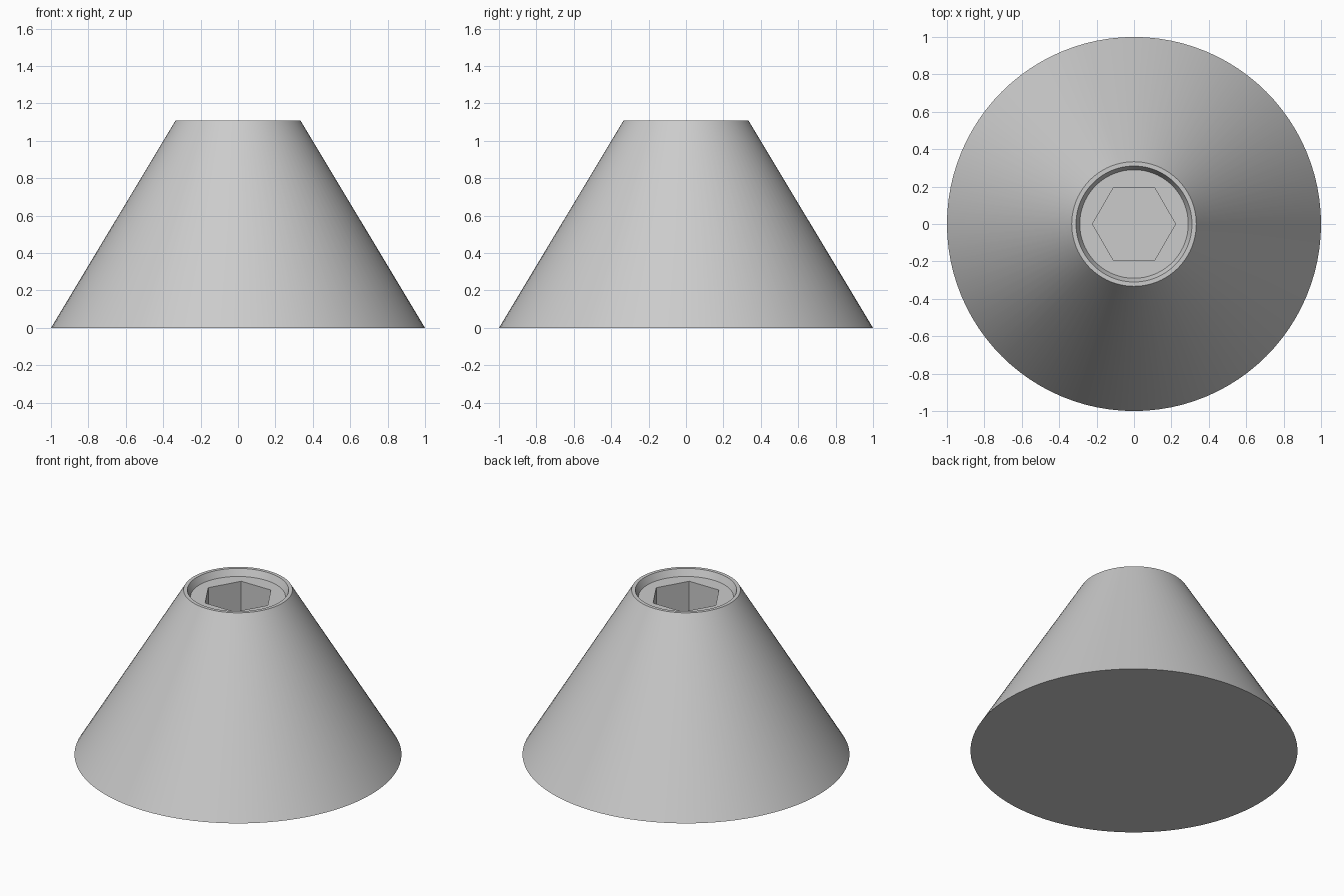
import bpy, math

SEGMENTS = 96
HEIGHT = 1.11
FLOOR = 1.065          # floor of the round recess
SOCKET_BOTTOM = 0.78   # floor of the hexagonal socket

if "Cube" in bpy.data.objects:
    bpy.data.objects.remove(bpy.data.objects["Cube"], do_unlink=True)

gray = bpy.data.materials.new("light gray")
gray.use_nodes = True
gray.diffuse_color = (0.6, 0.6, 0.6, 1)
gray.node_tree.nodes["Principled BSDF"].inputs["Base Color"].default_value = (0.6, 0.6, 0.6, 1)


def frustum(name, sides, bottom_radius, top_radius, bottom, top, turn=0):
    """Upright tapered solid between two heights."""
    bpy.ops.mesh.primitive_cone_add(
        vertices=sides, radius1=bottom_radius, radius2=top_radius,
        depth=top - bottom, location=(0, 0, (top + bottom) / 2))
    part = bpy.context.object
    part.name = name
    part.rotation_euler.z = turn
    part.data.materials.append(gray)
    return part


def cut(body, cutter):
    """Subtract the cutter from the body, then discard it."""
    cutter.hide_render = True
    mod = body.modifiers.new("cut", "BOOLEAN")
    mod.operation = "DIFFERENCE"
    mod.solver = "EXACT"
    mod.object = cutter
    bpy.ops.object.select_all(action="DESELECT")
    bpy.context.view_layer.objects.active = body
    body.select_set(True)
    bpy.ops.object.modifier_apply(modifier=mod.name)
    bpy.data.objects.remove(cutter, do_unlink=True)


# Conical body
body = frustum("cone_body", SEGMENTS, 1.0, 0.333, 0, HEIGHT)

# Round recess with a sloped wall, extended above the rim at the same slope
slope = (0.31 - 0.29) / (HEIGHT - FLOOR)
over = 0.05
cut(body, frustum("recess_cutter", SEGMENTS, 0.29, 0.31 + slope * over,
                  FLOOR, HEIGHT + over))

# Hexagonal socket with corners on the x axis
cut(body, frustum("socket_cutter", 6, 0.222, 0.222, SOCKET_BOTTOM,
                  HEIGHT + over, math.radians(30)))

bpy.ops.object.shade_smooth_by_angle(angle=math.radians(30))
